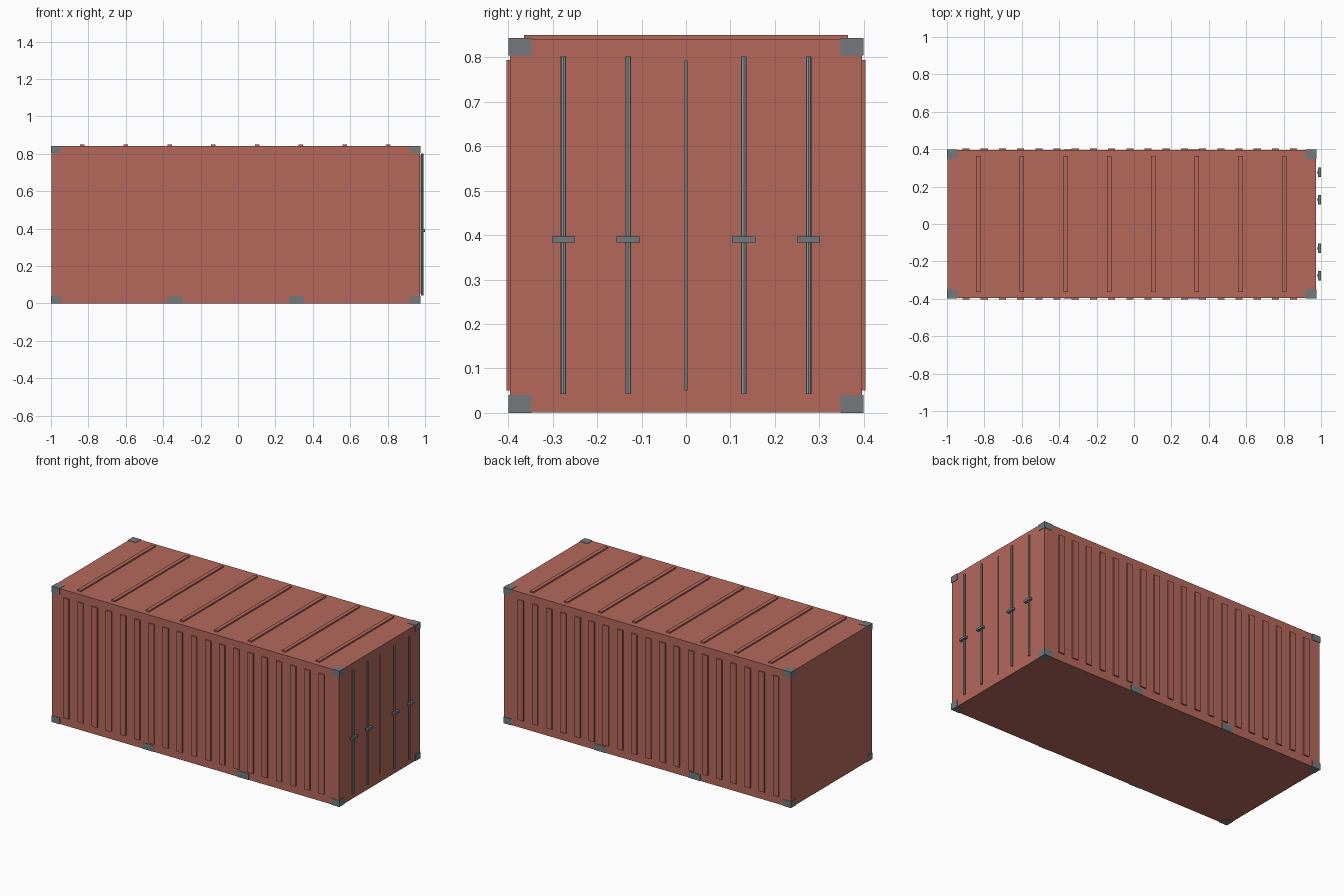
import bpy

if "Cube" in bpy.data.objects:
    bpy.data.objects.remove(bpy.data.objects["Cube"])

def material(name, rgb):
    m = bpy.data.materials.new(name)
    m.diffuse_color = (*rgb, 1)
    m.use_nodes = True
    m.node_tree.nodes["Principled BSDF"].inputs["Base Color"].default_value = m.diffuse_color
    return m

RED = material("red_paint", (0.46, 0.14, 0.105))
STEEL = material("dark_steel", (0.18, 0.195, 0.205))
BAR = material("bar_steel", (0.28, 0.30, 0.31))

def box(name, x, y, z, mat):
    """Box from (min, max) ranges on each axis."""
    bpy.ops.mesh.primitive_cube_add(size=1, location=[sum(r) / 2 for r in (x, y, z)])
    o = bpy.context.object
    o.name = name
    o.scale = [r[1] - r[0] for r in (x, y, z)]
    bpy.ops.object.transform_apply(location=False, rotation=False, scale=True)
    o.data.materials.append(mat)
    return o

def span(a, b, s):
    """Range a..b mirrored when s is -1."""
    return tuple(sorted((a * s, b * s)))

# Main body
box("container_body", (-0.998, 0.972), (-0.396, 0.396), (0.001, 0.841), RED)

for s in (-1, 1):
    # Upright ribs on the long sides
    for i in range(19):
        x = -0.898 + i * 0.0973
        box("side_rib", (x - 0.019, x + 0.019), span(0.39, 0.404, s), (0.05, 0.794), RED)
    # Fork pockets along the bottom edge
    for x in (-0.337, 0.313):
        box("fork_pocket", (x - 0.039, x + 0.039), span(0.38, 0.399, s), (0.001, 0.04), STEEL)
    # Corner castings
    for x in ((-1.0, -0.945), (0.92, 0.975)):
        for z in ((0, 0.04), (0.804, 0.843)):
            box("corner_casting", x, span(0.348, 0.399, s), z, STEEL)

# Cross ribs on the roof
for i in range(8):
    x = -0.834 + i * 0.234
    box("roof_rib", (x - 0.012, x + 0.012), (-0.364, 0.364), (0.835, 0.85), RED)

# Door seam, locking bars and handles on the right end
box("door_seam", (0.968, 0.976), (-0.003, 0.003), (0.05, 0.793), STEEL)
for y in (-0.276, -0.13, 0.13, 0.276):
    bpy.ops.mesh.primitive_cylinder_add(vertices=8, radius=0.0065, depth=0.76,
                                        location=(0.984, y, 0.422))
    bar = bpy.context.object
    bar.name = "locking_bar"
    bar.data.materials.append(BAR)
    box("bar_handle", (0.984, 1.0), (y - 0.026, y + 0.026), (0.383, 0.397), STEEL)
